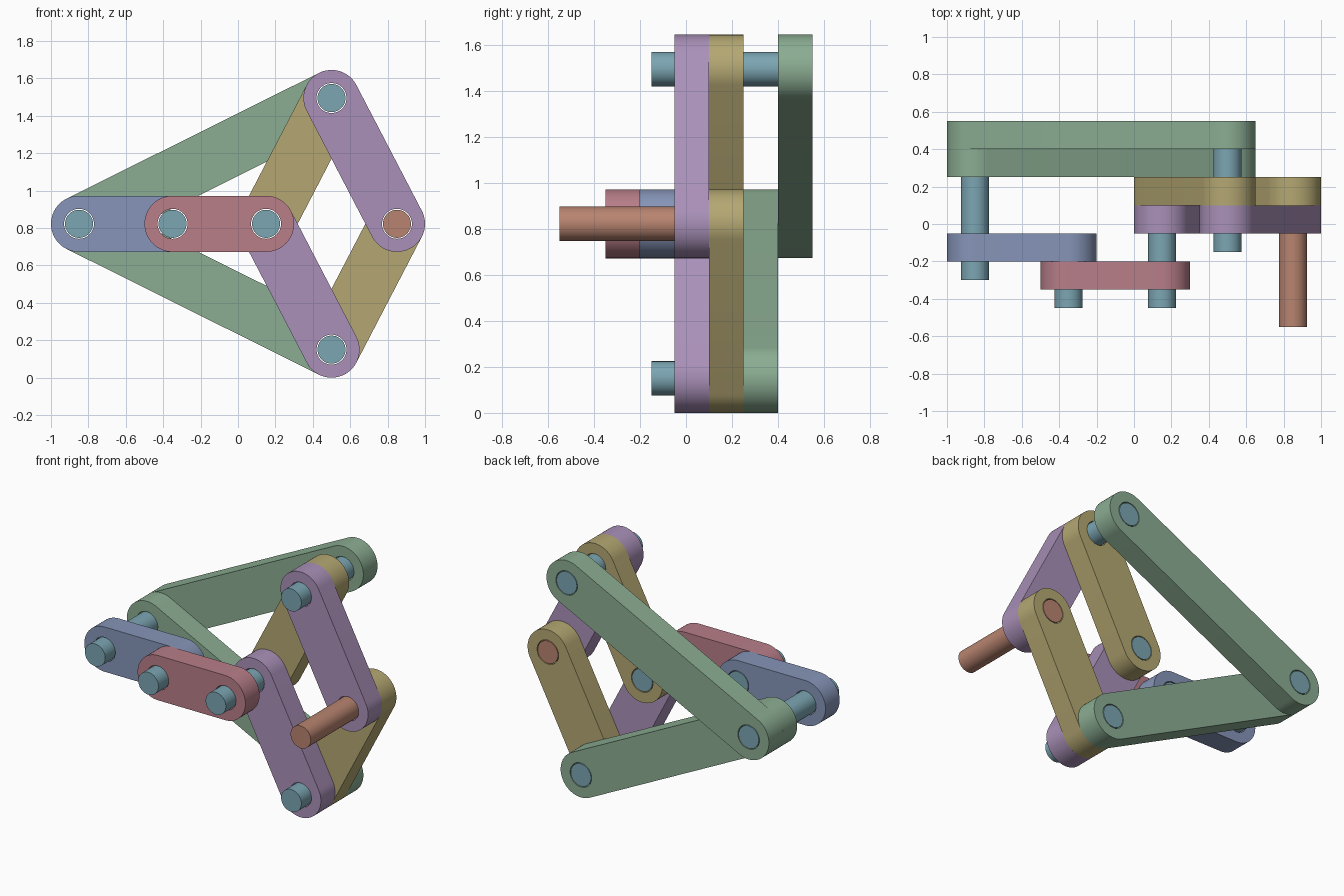
import bpy, bmesh, math
from mathutils import Vector

if "Cube" in bpy.data.objects:
    bpy.data.objects.remove(bpy.data.objects["Cube"])

# joint positions (x, z)
Z = 0.8225
A, B, C, D = (-0.85, Z), (-0.35, Z), (0.15, Z), (0.85, Z)
TOP, BOT = (0.5, 1.495), (0.5, 0.15)
BAR_R, HOLE_R, PIN_R, THICK = 0.15, 0.08, 0.075, 0.15


def material(name, rgb):
    m = bpy.data.materials.new(name)
    m.diffuse_color = (*rgb, 1)
    m.use_nodes = True
    m.node_tree.nodes["Principled BSDF"].inputs["Base Color"].default_value = m.diffuse_color
    return m


GREEN = material("green", (0.26, 0.42, 0.29))
GOLD = material("gold", (0.46, 0.39, 0.17))
PURPLE = material("purple", (0.40, 0.28, 0.48))
BLUE = material("blue", (0.24, 0.30, 0.48))
RED = material("red", (0.48, 0.21, 0.25))
TEAL = material("teal", (0.20, 0.38, 0.45))
COPPER = material("copper", (0.48, 0.23, 0.16))


def arc(c, r, start, sweep, n, full=False):
    count = n if full else n + 1
    return [(c[0] + r * math.cos(start + sweep * i / n),
             c[1] + r * math.sin(start + sweep * i / n)) for i in range(count)]


def plate(name, loops, y0, y1, mat):
    """Fill the outline (with inner holes) in the xz plane and extrude along y."""
    bm = bmesh.new()
    edges = []
    for pts in loops:
        vs = [bm.verts.new((x, y0, z)) for x, z in pts]
        edges += [bm.edges.new((vs[i - 1], vs[i])) for i in range(len(vs))]
    bmesh.ops.triangle_fill(bm, edges=edges, use_beauty=True, normal=Vector((0, -1, 0)))
    ext = bmesh.ops.extrude_face_region(bm, geom=bm.faces[:], use_keep_orig=True)
    bmesh.ops.translate(bm, vec=(0, y1 - y0, 0),
                        verts=[g for g in ext["geom"] if isinstance(g, bmesh.types.BMVert)])
    bmesh.ops.recalc_face_normals(bm, faces=bm.faces[:])
    me = bpy.data.meshes.new(name)
    bm.to_mesh(me)
    bm.free()
    me.materials.append(mat)
    ob = bpy.data.objects.new(name, me)
    bpy.context.collection.objects.link(ob)
    bpy.ops.object.select_all(action='DESELECT')
    ob.select_set(True)
    bpy.context.view_layer.objects.active = ob
    bpy.ops.object.shade_smooth_by_angle(angle=math.radians(30))


def bar(name, p, q, y0, mat):
    a = math.atan2(q[1] - p[1], q[0] - p[0])
    outline = (arc(p, BAR_R, a + math.pi / 2, math.pi, 32)
               + arc(q, BAR_R, a - math.pi / 2, math.pi, 32))
    holes = [arc(c, HOLE_R, 0, math.tau, 48, True) for c in (p, q)]
    plate(name, [outline] + holes, y0, y0 + THICK, mat)


def pin(name, c, y0, y1, mat=TEAL):
    plate(name, [arc(c, PIN_R, 0, math.tau, 48, True)], y0, y1, mat)


# long arms
bar("upper_long_arm", A, TOP, 0.40, GREEN)
bar("lower_long_arm", A, BOT, 0.25, GREEN)
# rhombus links
bar("rhombus_upper_inner_link", TOP, C, 0.10, GOLD)
bar("rhombus_lower_outer_link", BOT, D, 0.10, GOLD)
bar("rhombus_upper_outer_link", TOP, D, -0.05, PURPLE)
bar("rhombus_lower_inner_link", BOT, C, -0.05, PURPLE)
# base link and crank
bar("base_link", A, B, -0.20, BLUE)
bar("crank", B, C, -0.35, RED)
# pins
pin("anchor_pin", A, -0.30, 0.55)
pin("crank_pin", B, -0.45, -0.05)
pin("inner_pin", C, -0.45, 0.25)
pin("top_pin", TOP, -0.15, 0.55)
pin("bottom_pin", BOT, -0.15, 0.40)
pin("tracer_pin", D, -0.55, 0.25, COPPER)
